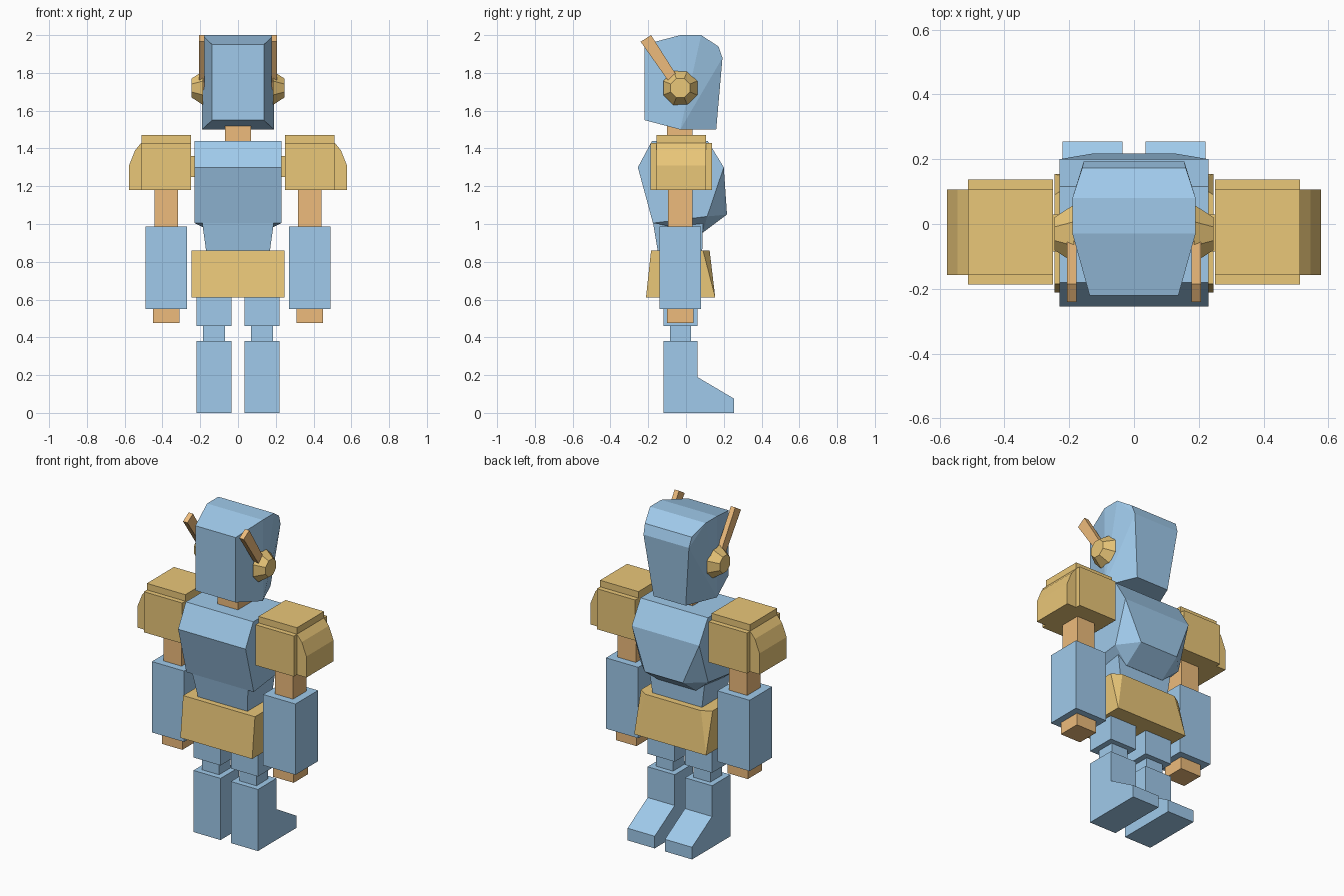
import bpy, bmesh, math
from mathutils import Matrix

if "Cube" in bpy.data.objects:
    bpy.data.objects.remove(bpy.data.objects["Cube"])


def material(name, color):
    m = bpy.data.materials.new(name)
    m.diffuse_color = (*color, 1)
    m.use_nodes = True
    m.node_tree.nodes["Principled BSDF"].inputs["Base Color"].default_value = m.diffuse_color
    return m


BLUE = material("blue", (0.35, 0.59, 0.83))
OCHRE = material("ochre", (0.82, 0.57, 0.19))
ORANGE = material("orange", (0.85, 0.50, 0.20))


def finish(name, bm, mat, mirror=False):
    bmesh.ops.recalc_face_normals(bm, faces=bm.faces[:])
    me = bpy.data.meshes.new(name)
    bm.to_mesh(me)
    bm.free()
    me.materials.append(mat)
    ob = bpy.data.objects.new(name, me)
    bpy.context.collection.objects.link(ob)
    if mirror:
        mod = ob.modifiers.new("mirror", 'MIRROR')
        mod.use_mirror_merge = False
    return ob


def hull(name, half_points, mat):
    """Symmetric faceted solid from (half width, y, z) points."""
    bm = bmesh.new()
    for x, y, z in half_points:
        bm.verts.new((x, y, z))
        bm.verts.new((-x, y, z))
    bmesh.ops.convex_hull(bm, input=bm.verts[:])
    bmesh.ops.dissolve_limit(bm, angle_limit=math.radians(1), verts=bm.verts[:], edges=bm.edges[:])
    return finish(name, bm, mat)


def prism(name, profile, axis, lo, hi, mat, mirror=False):
    """Extrude a profile along x (profile in y,z) or along y (profile in x,z)."""
    bm = bmesh.new()

    def place(p, t):
        return (t, p[0], p[1]) if axis == 'X' else (p[0], t, p[1])
    face = bm.faces.new([bm.verts.new(place(p, lo)) for p in profile])
    ext = bmesh.ops.extrude_face_region(bm, geom=[face])
    verts = [v for v in ext["geom"] if isinstance(v, bmesh.types.BMVert)]
    bmesh.ops.translate(bm, verts=verts, vec=place((0, 0), hi - lo))
    return finish(name, bm, mat, mirror)


def box(name, x, y, z, mat, mirror=False):
    profile = [(y[0], z[0]), (y[1], z[0]), (y[1], z[1]), (y[0], z[1])]
    return prism(name, profile, 'X', x[0], x[1], mat, mirror)


# Head and neck
hull("head", [(.137, -.22, 1.55), (.137, -.22, 1.95), (.19, -.03, 1.50), (.19, -.03, 2.0),
              (.19, .08, 2.0), (.16, .172, 1.94), (.155, .193, 1.88), (.11, .16, 1.50)], BLUE)
box("neck", (-.07, .07), (-.10, .035), (1.42, 1.54), ORANGE)

# Ear caps and antennas
bm = bmesh.new()
bmesh.ops.create_cone(bm, cap_ends=True, segments=8, radius1=.097, radius2=.055, depth=.06,
                      matrix=Matrix.Translation((.215, -.03, 1.72))
                      @ Matrix.Rotation(math.pi / 2, 4, 'Y') @ Matrix.Rotation(math.pi / 8, 4, 'Z'))
finish("ear_cap", bm, OCHRE, True)
prism("antenna", [(-.06, 1.71), (-.02, 1.74), (-.185, 2.0), (-.24, 1.965)],
      'X', .177, .207, ORANGE, True)

# Torso and pelvis
hull("chest", [(.23, -.255, 1.30), (.23, -.18, 1.44), (.23, .115, 1.44), (.23, .20, 1.30),
               (.13, .217, 1.05), (.23, .112, 1.04), (.23, -.175, 1.005), (.13, .09, .955)], BLUE)
hull("waist", [(.19, -.175, 1.01), (.19, .09, 1.01), (.165, -.145, .83), (.165, .085, .83)], BLUE)
hull("pelvis", [(.245, -.185, .86), (.245, .09, .86), (.19, .125, .86),
                (.245, -.212, .61), (.245, .155, .61)], OCHRE)

# Shoulders
box("shoulder_axle", (.21, .27), (-.085, .03), (1.25, 1.36), OCHRE, True)
box("shoulder_block", (.25, .512), (-.187, .138), (1.18, 1.43), OCHRE, True)
prism("shoulder_guard", [(.25, 1.18), (.577, 1.18), (.577, 1.31), (.545, 1.39),
                         (.512, 1.43), (.512, 1.47), (.25, 1.47)], 'Y', -.157, .107, OCHRE, True)

# Arms
box("upper_arm", (.318, .442), (-.095, .035), (.97, 1.20), ORANGE, True)
box("forearm", (.27, .49), (-.14, .08), (.55, .987), BLUE, True)
box("hand", (.31, .45), (-.10, .04), (.475, .56), ORANGE, True)

# Legs
box("thigh", (.035, .22), (-.12, .06), (.46, .63), BLUE, True)
box("knee", (.07, .185), (-.085, .027), (.37, .47), BLUE, True)
prism("shin_and_foot", [(-.12, 0), (.255, 0), (.255, .075), (.06, .19), (.06, .38), (-.12, .38)],
      'X', .035, .22, BLUE, True)
